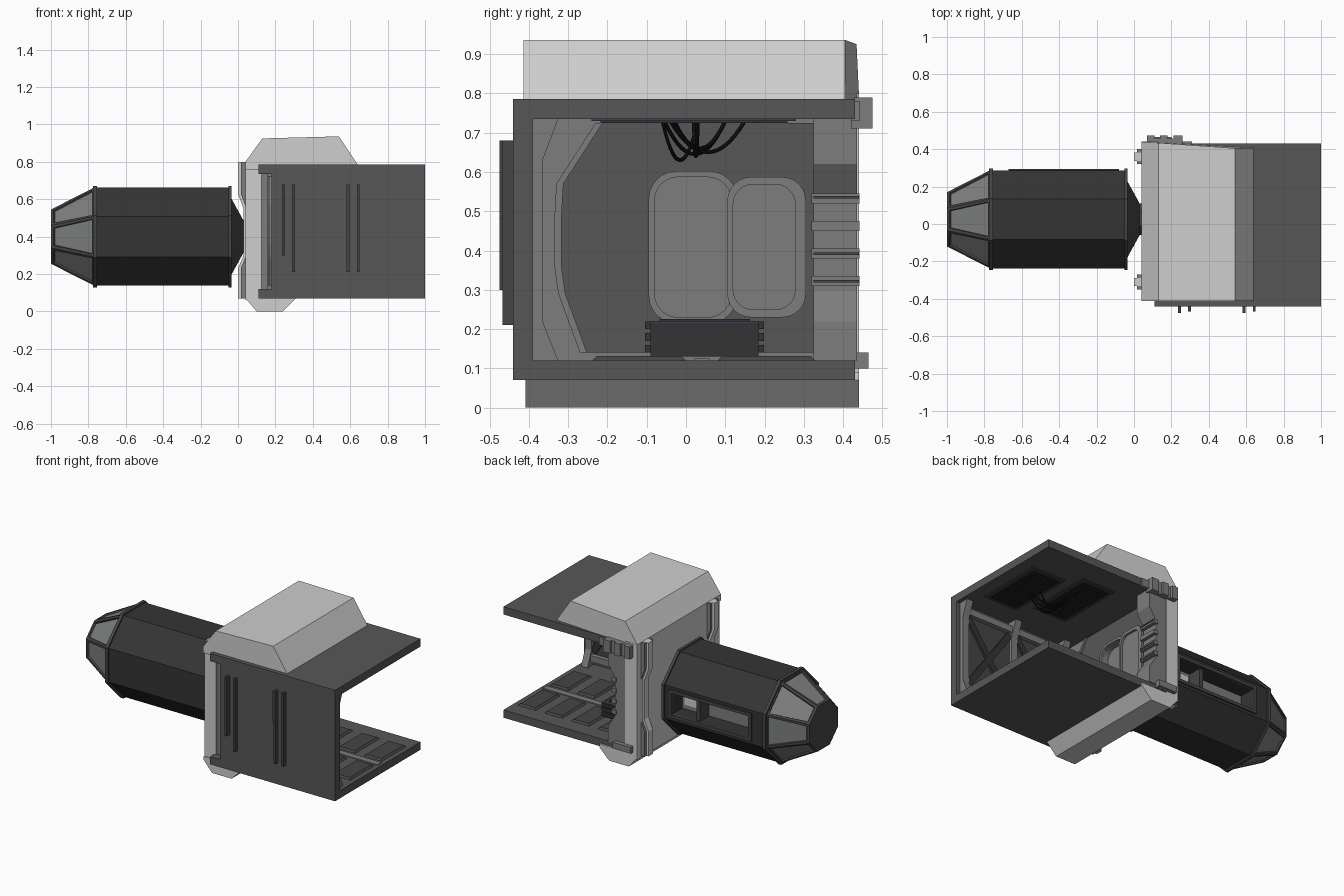
import bpy, bmesh, math
from mathutils import Vector

if "Cube" in bpy.data.objects:
    bpy.data.objects.remove(bpy.data.objects["Cube"])


def mat(name, r, g, b):
    m = bpy.data.materials.new(name)
    m.diffuse_color = (r, g, b, 1)
    m.use_nodes = True
    m.node_tree.nodes["Principled BSDF"].inputs["Base Color"].default_value = m.diffuse_color
    return m


LIGHT = mat("pale hull", .62, .62, .62)
MID = mat("mid grey", .2, .205, .2)
BOX = mat("box grey", .095, .095, .095)
DARK = mat("capsule charcoal", .034, .034, .034)
FRAME = mat("frame charcoal", .06, .06, .06)
PANE = mat("window grey", .2, .21, .205)
BLACK = mat("cable black", .004, .004, .004)
BLUE = mat("blue grey grate", .05, .05, .085)


def finish(name, bm, *mats):
    bmesh.ops.recalc_face_normals(bm, faces=bm.faces)
    me = bpy.data.meshes.new(name)
    bm.to_mesh(me)
    bm.free()
    for m in mats:
        me.materials.append(m)
    ob = bpy.data.objects.new(name, me)
    bpy.context.collection.objects.link(ob)
    return ob


def loft(bm, rings, caps=True):
    loops = [[bm.verts.new(p) for p in r] for r in rings]
    sides = []
    for a, b in zip(loops, loops[1:]):
        for i in range(len(a)):
            j = (i + 1) % len(a)
            sides.append(bm.faces.new((a[i], a[j], b[j], b[i])))
    if caps:
        bm.faces.new(loops[0][::-1])
        bm.faces.new(loops[-1])
    return sides


def boxes(name, m, *dims):
    """Each box is x0, x1, y0, y1, z0, z1."""
    bm = bmesh.new()
    for x0, x1, y0, y1, z0, z1 in dims:
        loft(bm, [[(x0, y0, z), (x1, y0, z), (x1, y1, z), (x0, y1, z)] for z in (z0, z1)])
    return finish(name, bm, m)


def prism(name, m, pts, axis, a, b):
    """Outline swept along axis 'x' (points y,z) or 'y' (points x,z)."""
    bm = bmesh.new()
    place = (lambda p, t: (t, p[0], p[1])) if axis == 'x' else (lambda p, t: (p[0], t, p[1]))
    loft(bm, [[place(p, t) for p in pts] for t in (a, b)])
    return finish(name, bm, m)


def octagon(x, apothem, yc=.025, zc=.40):
    r = apothem / math.cos(math.pi / 8)
    return [(x, yc + r * math.cos(math.pi * (k + .5) / 4), zc + r * math.sin(math.pi * (k + .5) / 4))
            for k in range(8)]


def rounded(y0, y1, z0, z1, r, n=6):
    out = []
    for cy, cz, s in ((y1 - r, z1 - r, 0), (y0 + r, z1 - r, 1), (y0 + r, z0 + r, 2), (y1 - r, z0 + r, 3)):
        for i in range(n + 1):
            t = math.pi / 2 * (s + i / n)
            out.append((cy + r * math.cos(t), cz + r * math.sin(t)))
    return out


def rim(name, m, outer, inner, x0, x1):
    bm = bmesh.new()
    rings = [[(x, y, z) for y, z in o] for x, o in
             ((x0, outer), (x1, outer), (x1, inner), (x0, inner), (x0, outer))]
    loft(bm, rings, caps=False)
    bmesh.ops.remove_doubles(bm, verts=bm.verts, dist=1e-5)
    return finish(name, bm, m)


def cut(ob, cutter):
    md = ob.modifiers.new("cut", 'BOOLEAN')
    md.operation, md.object, md.solver = 'DIFFERENCE', cutter, 'EXACT'
    cutter.hide_render = True
    cutter.hide_set(True)


# capsule: octagonal body with a long recessed window on the back
bm = bmesh.new()
loft(bm, [octagon(-.77, .262), octagon(-.035, .262)])
body = finish("capsule_body", bm, DARK)
cut(body, boxes("window_cutter", DARK, (-.65, -.1, .17, .4, .33, .47)))
boxes("capsule_window_frame", FRAME, (-.67, -.65, .27, .295, .31, .49), (-.1, -.08, .27, .295, .31, .49),
      (-.65, -.1, .27, .295, .31, .33), (-.65, -.1, .27, .295, .47, .49))
boxes("capsule_window_back", PANE, (-.649, -.101, .171, .18, .331, .469))
boxes("capsule_window_light", LIGHT, (-.25, -.12, .18, .186, .36, .45))
boxes("capsule_window_mullion", FRAME, (-.29, -.265, .18, .27, .33, .47))
for nm, x0, x1 in (("nose_collar", -.775, -.755), ("rear_collar", -.052, -.034)):
    bm = bmesh.new()
    loft(bm, [octagon(x0, .272), octagon(x1, .272)])
    finish(nm, bm, FRAME)

# nose with an inset window on each side
bm = bmesh.new()
sides = loft(bm, [octagon(-.77, .262), octagon(-1, .145)])
bmesh.ops.recalc_face_normals(bm, faces=bm.faces)
bmesh.ops.inset_individual(bm, faces=sides, thickness=.02, depth=0)
bmesh.ops.inset_individual(bm, faces=sides, thickness=.004, depth=-.01)
for f in sides:
    f.material_index = 1
finish("capsule_nose", bm, FRAME, PANE)

# docking neck
bm = bmesh.new()
loft(bm, [octagon(-.036, .205), octagon(.03, .085), octagon(.05, .085)])
finish("docking_neck", bm, FRAME)

# hull: end plate, top housing, bottom skid
boxes("hull_plate", LIGHT, (.04, .125, -.4, .44, .06, .8))
top = prism("top_housing", LIGHT, [(.04, .76), (.04, .8), (.13, .925), (.54, .936), (.64, .785), (.64, .76)],
            'y', -.413, .44)
for v in top.data.vertices:
    if v.co.y > 0 and v.co.x > .1:
        v.co.y -= .035 if v.co.x > .5 else .006
prism("bottom_skid", LIGHT, [(.04, .07), (.1, 0), (.24, 0), (.31, .07), (.31, .09), (.04, .09)], 'y', -.408, .44)
rib = [(0, .07), (.05, .07), (.05, .8), (0, .8), (0, .63), (.03, .55), (.03, .3), (0, .23)]
for i, y in enumerate((-.31, .36)):
    prism("hull_rib_%d" % i, LIGHT, rib, 'y', y - .022, y + .022)
    prism("hull_rib_edge_%d" % i, MID, [(x + .015, z) for x, z in rib], 'y', y - .04, y + .04)

# open box: roof, floor, front wall
boxes("roof", BOX, (.11, 1, -.44, .43, .735, .785))
boxes("floor", BOX, (.11, 1, -.44, .43, .07, .12))
boxes("front_wall", BOX, (.18, 1, -.44, -.39, .12, .735))
boxes("front_wall_slats", FRAME, (.235, .25, -.475, -.43, .3, .68), (.29, .305, -.467, -.43, .21, .68),
      (.58, .595, -.475, -.43, .48, .68), (.58, .595, -.467, -.43, .21, .48), (.635, .65, -.467, -.43, .21, .68))

# inner end wall with hatch opening
hatch = rounded(-.08, .115, .23, .587, .06)
wall = boxes("end_wall", MID, (.122, .16, -.39, .34, .12, .735))
octa = [(.33, .725), (-.23, .725), (-.33, .57), (-.335, .48), (-.335, .36), (-.325, .29), (-.27, .14), (.33, .14)]
panel = prism("end_wall_panel", BOX, octa, 'x', .155, .17)
hole = prism("hatch_cutter", BOX, hatch, 'x', .127, .3)
cut(wall, hole)
cut(panel, hole)
edge = [(-.23, .725), (-.33, .57), (-.335, .48), (-.335, .36), (-.325, .29), (-.27, .14)]
prism("end_wall_edging", MID, edge + [(y + .018, z) for y, z in edge[::-1]], 'x', .165, .18)
rim("hatch_rim", MID, rounded(-.095, .13, .215, .602, .07), hatch, .15, .18)
prism("hatch_door", MID, rounded(.105, .305, .23, .587, .06), 'x', .165, .185)
rim("hatch_door_lip", PANE, rounded(.105, .305, .23, .587, .06), rounded(.12, .278, .25, .568, .05), .18, .2)

# ribbed side column at the back edge
col = [(.1, .12), (.25, .12), (.25, .22), (.2, .3), (.2, .54), (.25, .62), (.25, .735), (.1, .735)]
prism("side_column", MID, col, 'y', .325, .435)
boxes("side_column_bands", PANE, *[(.19, .222, .32, .442, z, z + .025) for z in (.31, .38, .45, .52)])
boxes("side_column_seams", FRAME, *[(.19, .226, .325, .44, z, z + .007) for z in (.318, .388, .532)])

# clamps on the back edge
boxes("clamps", MID, (.07, .26, .42, .458, .71, .79), (.07, .11, .42, .474, .71, .79),
      (.14, .18, .42, .474, .71, .79), (.21, .26, .42, .474, .71, .79),
      (.07, .2, .42, .465, .1, .14), (.26, .31, .42, .442, .73, .78))

# front wall lining: chamfered posts, dark panels, cross braces
post = [(-.392, .735), (-.325, .735), (-.365, .63), (-.365, .22), (-.325, .12), (-.392, .12)]
for i, x in enumerate((.2, .565, .93)):
    prism("lining_post_%d" % i, MID, post, 'x', x, x + .045)
boxes("lining_rails", MID, (.2, .975, -.392, -.355, .66, .7), (.2, .975, -.392, -.355, .15, .19))
boxes("lining_panels", FRAME, (.245, .565, -.392, -.384, .19, .66), (.61, .93, -.392, -.384, .19, .66))


def brace(name, a, b, w):
    a, b = Vector(a), Vector(b)
    n = (b - a).orthogonal().normalized() * w
    prism(name, DARK, [a + n, b + n, b - n, a - n], 'y', -.386, -.37)


for i, x in enumerate((.25, .615)):
    brace("brace_up_%d" % i, (x, .21), (x + .31, .65), .02)
    brace("brace_down_%d" % i, (x, .65), (x + .31, .21), .02)

# floor panels with bevelled edges
bm = bmesh.new()
for x in (.27, .46, .65, .84):
    for y0, y1 in ((-.24, 0), (.08, .33)):
        loft(bm, [[(x + d, y0 + d, z), (x + .13 - d, y0 + d, z), (x + .13 - d, y1 - d, z), (x + d, y1 - d, z)]
                  for d, z in ((0, .119), (.012, .131))])
finish("floor_panels", bm, FRAME)
boxes("floor_strip", MID, (.2, .98, .02, .06, .119, .125))


def grate(name, x0, x1, y0, y1, z, s):
    """Framed grille facing up (s=1) or down (s=-1)."""
    def slab(a, b, c, d, h0, h1):
        return (a, b, c, d, *sorted((z + s * h0, z + s * h1)))
    boxes(name + "_frame", BLUE, slab(x0, x1, y0, y1, -.002, .006))
    e = .025
    boxes(name + "_mesh_back", BLACK, slab(x0 + e, x1 - e, y0 + e, y1 - e, 0, .008))
    nx, ny = round((x1 - x0) / .03), round((y1 - y0) / .03)
    bars = [slab(x0 + e + (x1 - x0 - 2 * e) * i / nx - .003, x0 + e + (x1 - x0 - 2 * e) * i / nx + .003,
                 y0 + e, y1 - e, .006, .011) for i in range(nx + 1)]
    bars += [slab(x0 + e, x1 - e, y0 + e + (y1 - y0 - 2 * e) * i / ny - .003,
                  y0 + e + (y1 - y0 - 2 * e) * i / ny + .003, .006, .011) for i in range(ny + 1)]
    boxes(name + "_bars", DARK, *bars)


grate("ceiling_grate_outer", .68, .92, -.24, .2, .735, -1)
grate("ceiling_grate_inner", .38, .62, -.16, .28, .735, -1)

# ribbed step below the hatch
boxes("step", DARK, (.28, .46, -.09, .185, .13, .215))
boxes("step_ridges", DARK, *[(.275, .465, y, y + .014, z, z + .02)
                             for y in (-.104, .184) for z in (.14, .17, .2)])
grate("step_grate", .28, .46, -.09, .185, .215, 1)

# hanging cables
cu = bpy.data.curves.new("cables", 'CURVE')
cu.dimensions, cu.bevel_depth, cu.bevel_resolution = '3D', .005, 1
for ya, yb, sag in ((-.06, .03, .1), (-.055, .1, .085), (-.04, .15, .08), (.03, .02, .09), (-.03, .1, .07)):
    sp = cu.splines.new('POLY')
    sp.points.add(14)
    for i, p in enumerate(sp.points):
        t = i / 14
        p.co = (.73 - .18 * t, ya + (yb - ya) * t, .73 - sag * 4 * t * (1 - t), 1)
cu.materials.append(BLACK)
bpy.context.collection.objects.link(bpy.data.objects.new("cables", cu))
